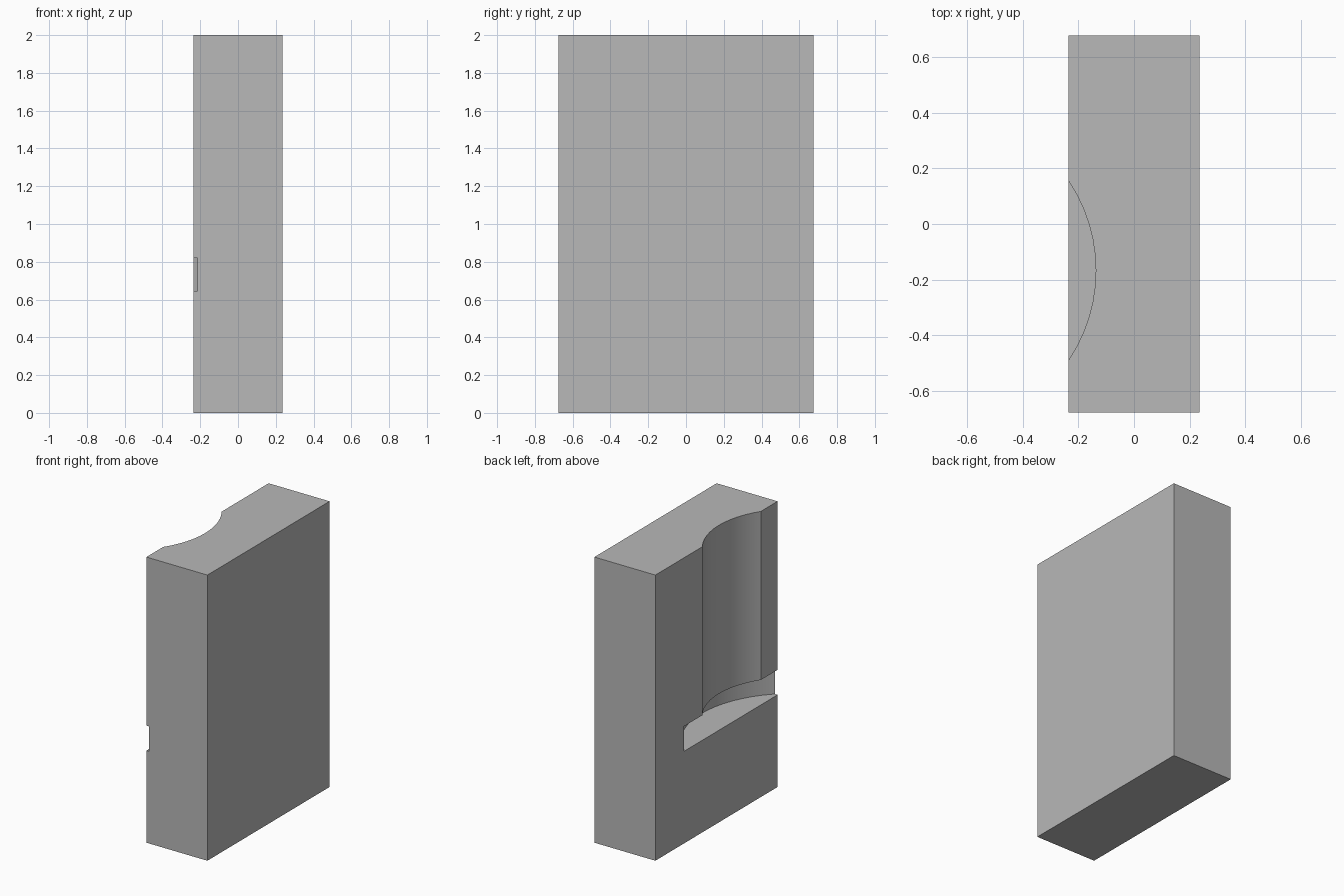
import bpy

if "Cube" in bpy.data.objects:
    bpy.data.objects.remove(bpy.data.objects["Cube"], do_unlink=True)

# Overall size, and the shared vertical axis of both round cuts
WIDTH, DEPTH, HEIGHT = 0.472, 1.352, 2.0
AXIS_X, AXIS_Y = -0.715, -0.167
SLOT_BOTTOM, SLOT_TOP = 0.645, 0.82

grey = bpy.data.materials.new("plain grey")
grey.use_nodes = True
colour = (0.48, 0.48, 0.48, 1)
grey.diffuse_color = colour
grey.node_tree.nodes["Principled BSDF"].inputs["Base Color"].default_value = colour

# Solid block
bpy.ops.mesh.primitive_cube_add(size=1, location=(0, 0, HEIGHT / 2))
block = bpy.context.object
block.name = "grooved_block"
block.scale = (WIDTH, DEPTH, HEIGHT)
bpy.ops.object.transform_apply(location=True, scale=True)
block.data.materials.append(grey)


def cut_cylinder(name, radius, bottom, top):
    """Cut an upright cylinder out of the block."""
    bpy.ops.mesh.primitive_cylinder_add(
        vertices=64, radius=radius, depth=top - bottom,
        location=(AXIS_X, AXIS_Y, (top + bottom) / 2))
    cutter = bpy.context.object
    cutter.name = name
    cutter.data.materials.append(grey)
    cutter.hide_render = True
    mod = block.modifiers.new(name, "BOOLEAN")
    mod.operation = "DIFFERENCE"
    mod.solver = "EXACT"
    mod.object = cutter
    bpy.context.view_layer.objects.active = block
    bpy.ops.object.modifier_apply(modifier=name)
    bpy.data.objects.remove(cutter, do_unlink=True)


# Tall groove open at the top, then the wider flat slot below it
cut_cylinder("groove_cutter", 0.578, (SLOT_BOTTOM + SLOT_TOP) / 2, HEIGHT + 0.1)
cut_cylinder("slot_cutter", 0.714, SLOT_BOTTOM, SLOT_TOP)

# Smooth curved walls, sharp edges
bpy.ops.object.select_all(action="DESELECT")
block.select_set(True)
bpy.context.view_layer.objects.active = block
bpy.ops.object.shade_smooth_by_angle()
